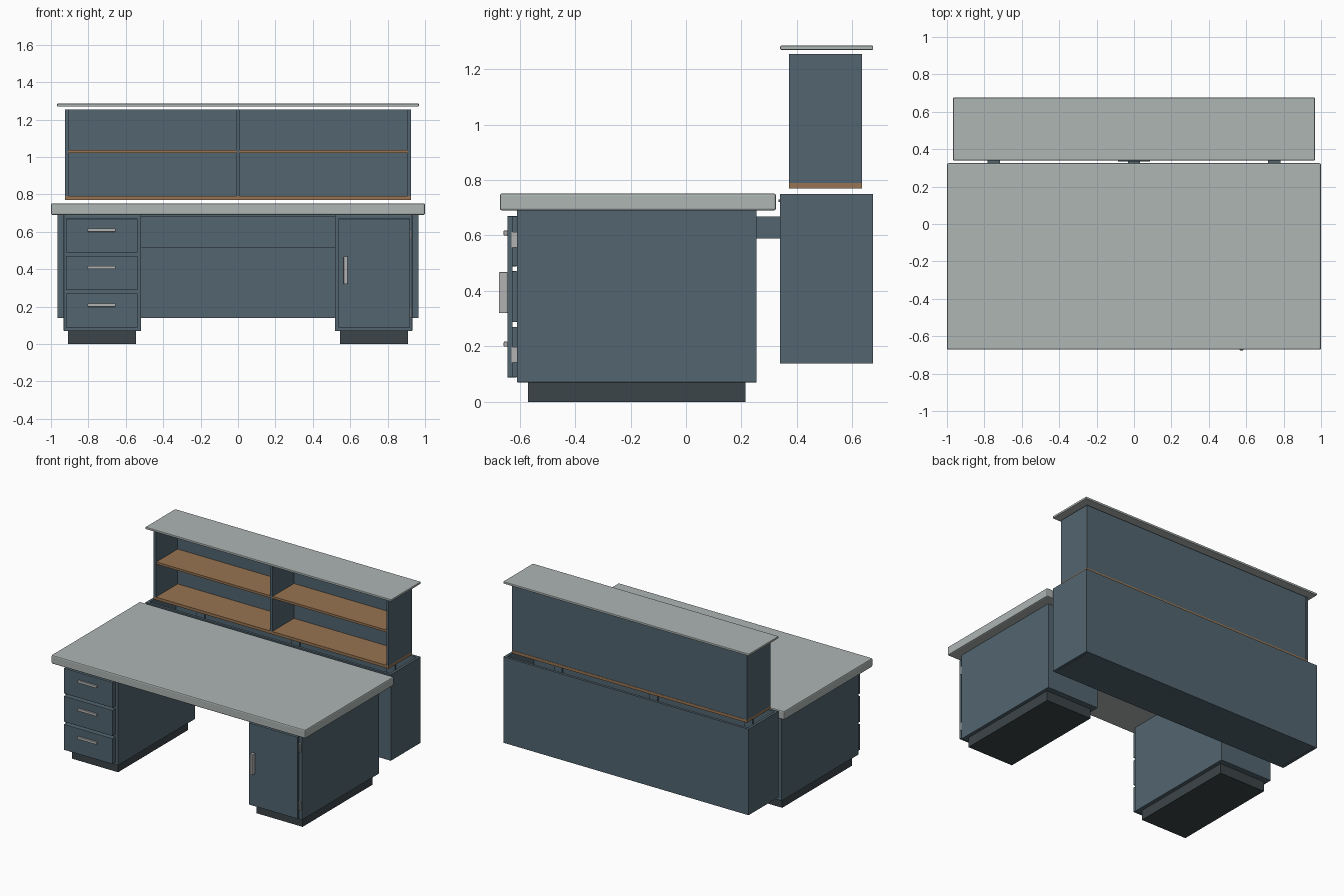
import bpy

if "Cube" in bpy.data.objects:
    bpy.data.objects.remove(bpy.data.objects["Cube"])


def material(name, rgb):
    m = bpy.data.materials.new(name)
    m.diffuse_color = (*rgb, 1)
    m.use_nodes = True
    m.node_tree.nodes["Principled BSDF"].inputs["Base Color"].default_value = m.diffuse_color
    return m


SLATE = material("slate blue paint", (0.085, 0.130, 0.160))
GREY = material("pale grey laminate", (0.42, 0.465, 0.455))
WOOD = material("brown wood", (0.31, 0.175, 0.085))
DARK = material("dark plinth", (0.045, 0.060, 0.066))
METAL = material("light metal", (0.44, 0.45, 0.44))


def box(name, x, y, z, mat, bevel=0.0):
    """Axis-aligned box from (min, max) ranges, with an optional small bevel."""
    bpy.ops.mesh.primitive_cube_add(size=1)
    ob = bpy.context.object
    ob.name = name
    for v in ob.data.vertices:
        v.co = [(r[0] + r[1]) / 2 + c * 2 * (r[1] - r[0]) / 2
                for r, c in zip((x, y, z), v.co)]
    ob.data.materials.append(mat)
    if bevel:
        mod = ob.modifiers.new("bevel", "BEVEL")
        mod.width = bevel
        mod.segments = 2
    return ob


# Desk worktop
box("worktop", (-1, 1), (-0.672, 0.325), (0.69, 0.752), GREY, 0.008)

# Pedestals on recessed plinths
for side, s in (("left", -1), ("right", 1)):
    def xr(a, b):
        return tuple(sorted((s * a, s * b)))
    box(side + "_pedestal", xr(0.518, 0.932), (-0.61, 0.255), (0.07, 0.69), SLATE, 0.002)
    box(side + "_plinth", xr(0.545, 0.908), (-0.57, 0.215), (0, 0.07), DARK)

# Drawer fronts with bar pulls
for i, (lo, hi) in enumerate(((0.088, 0.27), (0.288, 0.471), (0.489, 0.67))):
    box(f"drawer_front_{i}", (-0.92, -0.536), (-0.645, -0.61), (lo, hi), SLATE, 0.002)
    zc = (0.208, 0.409, 0.609)[i]
    box(f"drawer_pull_{i}", (-0.805, -0.655), (-0.658, -0.644), (zc - 0.009, zc + 0.009), METAL, 0.003)

# Cupboard door with handle and hinges
box("door", (0.536, 0.92), (-0.645, -0.626), (0.088, 0.67), SLATE, 0.002)
box("door_handle", (0.565, 0.585), (-0.675, -0.644), (0.32, 0.468), METAL, 0.003)
for i, zc in enumerate((0.17, 0.585)):
    box(f"hinge_{i}", (0.90, 0.925), (-0.63, -0.608), (zc - 0.028, zc + 0.028), METAL)

# Modesty panel between the pedestals
box("modesty_panel", (-0.518, 0.518), (0.225, 0.25), (0.515, 0.685), SLATE)

# Rear cabinet, open at the top
Y0, Y1, Z0, Z1, T = 0.34, 0.675, 0.138, 0.75, 0.018
box("rear_cabinet_base", (-0.945, 0.945), (Y0 + T, Y1 - T), (Z0, Z0 + T), SLATE)
box("rear_cabinet_front", (-0.947, 0.947), (Y0, Y0 + T), (Z0, Z1), SLATE)
box("rear_cabinet_back", (-0.947, 0.947), (Y1 - T, Y1), (Z0, Z1), SLATE)
for side, s in (("left", -1), ("right", 1)):
    box("rear_cabinet_side_" + side, tuple(sorted((s * 0.947, s * 0.965))),
        (Y0, Y1), (Z0, Z1), SLATE)

# Connecting brackets and the straps inside the rear cabinet
for i, xc in enumerate((-0.75, 0, 0.75)):
    xs = (xc - 0.033, xc + 0.033)
    box(f"bracket_{i}", xs, (0.245, Y0 + 0.005), (0.59, 0.668), SLATE)
    box(f"front_strap_{i}", xs, (Y0 + T, Y0 + T + 0.01), (Z0 + T, 0.74), SLATE)
    box(f"back_strap_{i}", xs, (Y1 - T - 0.01, Y1 - T), (Z0 + T, 0.74), SLATE)
box("cable_lip", (-0.085, 0.085), (0.334, 0.342), (0.72, 0.73), SLATE)

# Upper shelf unit
HZ = (0.79, 1.255)
box("hutch_bottom_shelf", (-0.925, 0.925), (0.372, 0.635), (0.77, 0.79), WOOD)
box("hutch_back", (-0.907, 0.907), (0.617, 0.633), HZ, SLATE)
box("hutch_divider", (-0.009, 0.009), (0.373, 0.617), HZ, SLATE)
for side, s in (("left", -1), ("right", 1)):
    box("hutch_side_" + side, tuple(sorted((s * 0.907, s * 0.925))), (0.372, 0.635), HZ, SLATE)
    box("hutch_middle_shelf_" + side, tuple(sorted((s * 0.009, s * 0.907))),
        (0.377, 0.617), (1.022, 1.038), WOOD)

# Counter slab above the shelf unit
box("counter_top", (-0.967, 0.967), (0.34, 0.675), (1.27, 1.285), GREY, 0.003)
